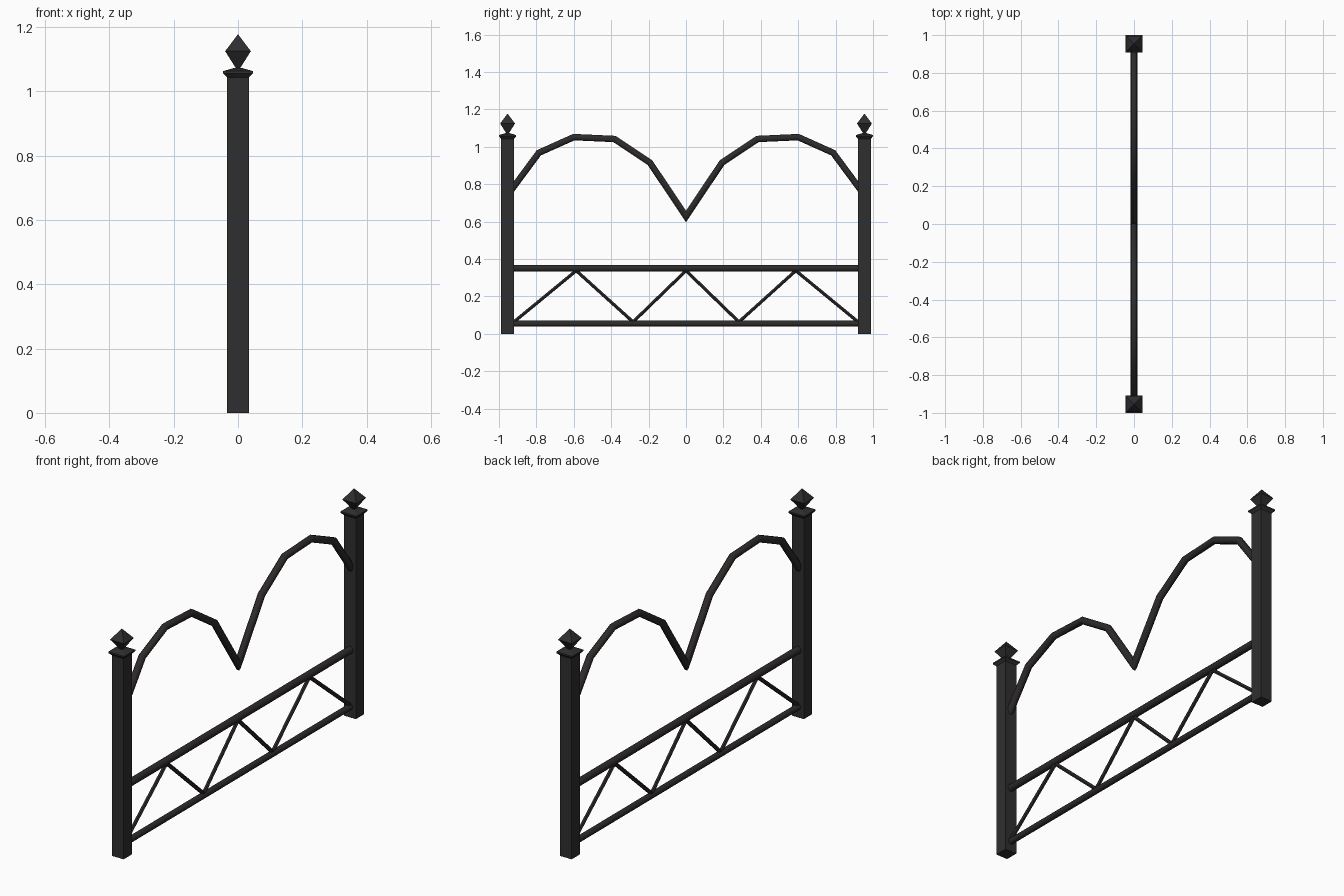
import bpy, bmesh, math
from mathutils import Vector

if "Cube" in bpy.data.objects:
    bpy.data.objects.remove(bpy.data.objects["Cube"])

POST_Y = 0.954


def material(name, rgb):
    m = bpy.data.materials.new(name)
    m.diffuse_color = (*rgb, 1)
    m.use_nodes = True
    m.node_tree.nodes["Principled BSDF"].inputs["Base Color"].default_value = m.diffuse_color
    return m


POST_MAT = material("dark_iron", (0.028, 0.028, 0.028))
BAR_MAT = material("dark_iron_bar", (0.027, 0.024, 0.023))


def finish(name, bm, mat, smooth=False):
    bmesh.ops.recalc_face_normals(bm, faces=bm.faces)
    me = bpy.data.meshes.new(name)
    bm.to_mesh(me)
    bm.free()
    me.materials.append(mat)
    ob = bpy.data.objects.new(name, me)
    bpy.context.collection.objects.link(ob)
    if smooth:
        bpy.context.view_layer.objects.active = ob
        ob.select_set(True)
        bpy.ops.object.shade_smooth_by_angle(angle=math.radians(50))
        ob.select_set(False)
    return ob


def loft(name, rings, mat, smooth=False):
    """Skin a list of equal-length vertex rings and cap both ends."""
    bm = bmesh.new()
    loops = [[bm.verts.new(p) for p in ring] for ring in rings]
    n = len(loops[0])
    for a, b in zip(loops, loops[1:]):
        for i in range(n):
            j = (i + 1) % n
            bm.faces.new((a[i], a[j], b[j], b[i]))
    bm.faces.new(loops[0])
    bm.faces.new(loops[-1])
    bmesh.ops.remove_doubles(bm, verts=bm.verts, dist=1e-5)
    return finish(name, bm, mat, smooth)


def square_turned(name, y, profile):
    """Square column from (half width, z) pairs."""
    corners = [(-1, -1), (1, -1), (1, 1), (-1, 1)]
    return loft(name, [[(cx * h, y + cy * h, z) for cx, cy in corners]
                       for h, z in profile], POST_MAT)


def bar(name, path, r, sides=8):
    """Mitred tube along a path of (y, z) points in the x = 0 plane."""
    pts = [Vector(p) for p in path]
    dirs = [(b - a).normalized() for a, b in zip(pts, pts[1:])]
    rings = []
    for i, p in enumerate(pts):
        d0, d1 = dirs[max(i - 1, 0)], dirs[min(i, len(dirs) - 1)]
        t = (d0 + d1).normalized()
        n = Vector((-t.y, t.x)) / t.dot(d0)
        ring = []
        for k in range(sides):
            a = 2 * math.pi * (k + 0.5) / sides
            q = p + n * (r * math.cos(a))
            ring.append((r * math.sin(a), q.x, q.y))
        rings.append(ring)
    return loft(name, rings, BAR_MAT, smooth=True)


# Posts with flared caps and diamond finials
for side, s in (("left", -1), ("right", 1)):
    y = s * POST_Y
    square_turned(side + "_post", y, [(0.034, 0), (0.034, 1.045)])
    square_turned(side + "_post_cap", y, [
        (0.034, 1.043), (0.046, 1.056), (0.046, 1.063), (0.012, 1.073)])
    square_turned(side + "_finial", y, [
        (0.004, 1.068), (0.040, 1.125), (0.0005, 1.177)])

# Horizontal rails
bar("upper_rail", [(-0.93, 0.351), (0.93, 0.351)], 0.0195)
bar("lower_rail", [(-0.93, 0.055), (0.93, 0.055)], 0.0165)

# Zigzag braces between the rails
half = [(0.925, 0.06), (0.587, 0.338), (0.283, 0.064), (0, 0.338)]
zigzag = [(-y, z) for y, z in half] + half[-2::-1]
for i, (a, b) in enumerate(zip(zigzag, zigzag[1:])):
    bar(f"brace_{i + 1}", [a, b], 0.010, 6)

# Double arch dipping to a point in the middle
half = [(0.935, 0.768), (0.787, 0.968), (0.6, 1.052), (0.383, 1.042),
        (0.193, 0.916), (0, 0.628)]
bar("double_arch", [(-y, z) for y, z in half] + half[-2::-1], 0.0185)
